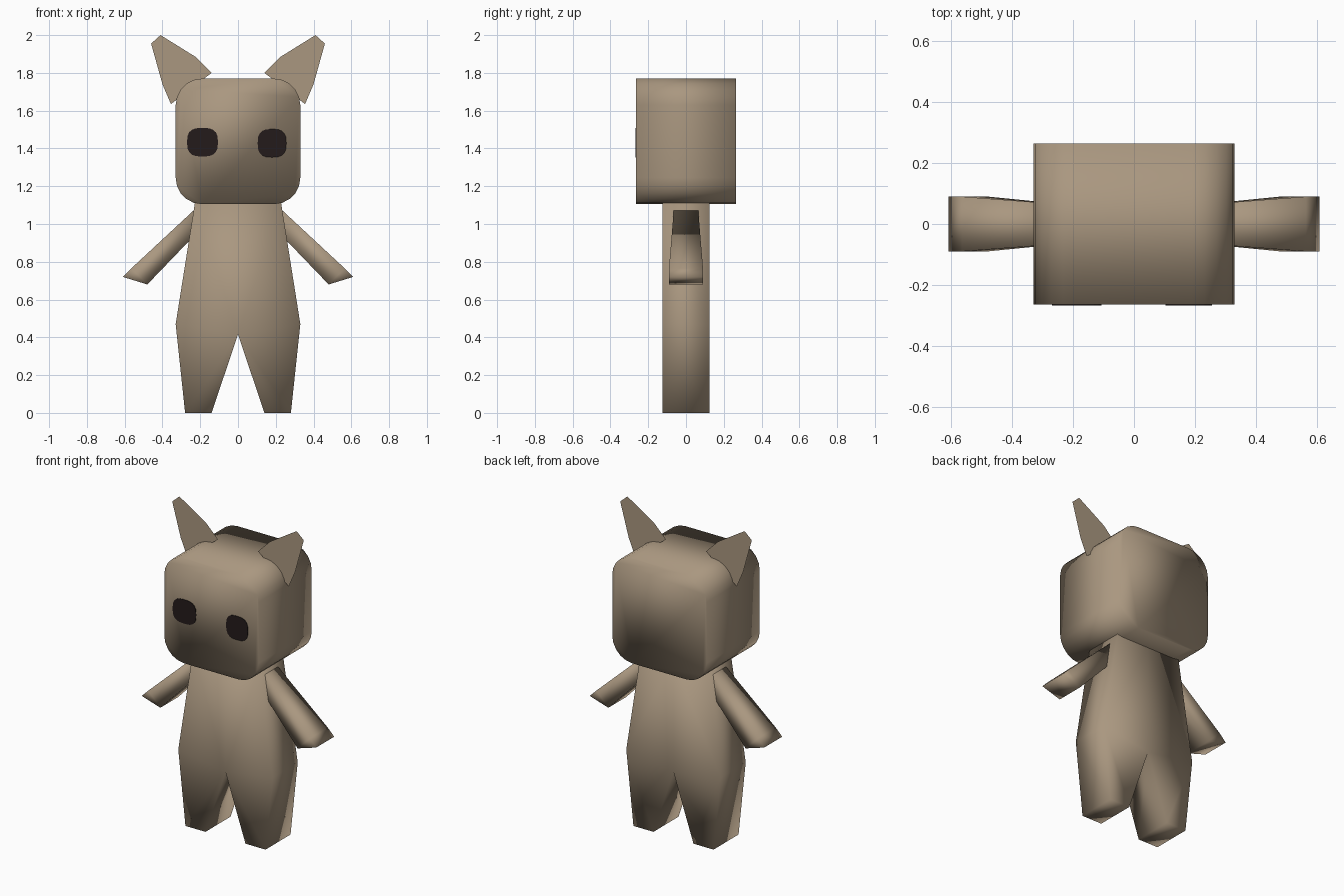
import bpy, bmesh, math

if "Cube" in bpy.data.objects:
    bpy.data.objects.remove(bpy.data.objects["Cube"])


def material(name, rgb):
    m = bpy.data.materials.new(name)
    m.diffuse_color = (*rgb, 1)
    m.use_nodes = True
    m.node_tree.nodes["Principled BSDF"].inputs["Base Color"].default_value = m.diffuse_color
    return m


TAN = material("tan", (0.40, 0.31, 0.215))
DARK = material("dark_brown", (0.017, 0.011, 0.011))


def finish(bm, name, mat, mirror=False, smooth=True):
    me = bpy.data.meshes.new(name)
    bmesh.ops.recalc_face_normals(bm, faces=bm.faces)
    for f in bm.faces:
        f.smooth = smooth
    bm.to_mesh(me)
    bm.free()
    ob = bpy.data.objects.new(name, me)
    me.materials.append(mat)
    bpy.context.collection.objects.link(ob)
    if mirror:
        ob.modifiers.new("mirror", 'MIRROR').use_clip = True
    return ob


def prism(name, pts, depth, mat, caps=None, closed=True, mirror=False, smooth=True, y=0):
    """Front outline of (x, z) points, given depth(x) as half thickness along y."""
    bm = bmesh.new()
    n = len(pts)
    front = [bm.verts.new((x, y - depth(x), z)) for x, z in pts]
    back = [bm.verts.new((x, y + depth(x), z)) for x, z in pts]
    for cap in caps or [range(n)]:
        bm.faces.new([front[i] for i in cap])
        bm.faces.new([back[i] for i in reversed(cap)])
    for i in range(n if closed else n - 1):
        j = (i + 1) % n
        bm.faces.new((front[j], front[i], back[i], back[j]))
    return finish(bm, name, mat, mirror, smooth)


# Body and legs: half outline, mirrored
prism("body", [(0, 0.415), (0.14, 0), (0.28, 0), (0.33, 0.47), (0.227, 1.12), (0, 1.12)],
      lambda x: 0.125, TAN, caps=[(0, 1, 2, 3), (0, 3, 4, 5)], closed=False, mirror=True)

# Arms: widen towards the hand
prism("arms", [(0.21, 1.095), (0.565, 0.765), (0.61, 0.72), (0.48, 0.68), (0.235, 0.935)],
      lambda x: 0.063 + 0.027 * min(1, max(0, (x - 0.21) / 0.27)), TAN,
      caps=[(0, 1, 3, 4), (1, 2, 3)], mirror=True)

# Head: block with the four depth edges rounded
bm = bmesh.new()
bmesh.ops.create_cube(bm, size=1)
for v in bm.verts:
    v.co = (v.co.x * 0.66, v.co.y * 0.53, 1.4375 + v.co.z * 0.665)
edges = [e for e in bm.edges if abs(e.verts[0].co.y - e.verts[1].co.y) > 0.1]
bmesh.ops.bevel(bm, geom=edges, offset=0.14, segments=5, profile=0.5, affect='EDGES')
finish(bm, "head", TAN)

# Ears: flat single-sheet shapes
bm = bmesh.new()
bm.faces.new([bm.verts.new((x, 0, z)) for x, z in
              [(0.14, 1.80), (0.355, 1.635), (0.40, 1.74), (0.46, 1.955),
               (0.41, 2.0), (0.225, 1.885)]])
finish(bm, "ears", TAN, mirror=True, smooth=False)


# Eyes: thin rounded-square plates on the front of the head
def eye(name, cx, cz, rx, rz):
    pts = []
    for i in range(20):
        a = math.tau * i / 20
        c, s = math.cos(a), math.sin(a)
        pts.append((cx + rx * math.copysign(abs(c) ** 0.7, c),
                    cz + rz * math.copysign(abs(s) ** 0.7, s)))
    prism(name, pts, lambda x: 0.003, DARK, smooth=False, y=-0.265)


eye("left_eye", -0.188, 1.433, 0.082, 0.076)
eye("right_eye", 0.18, 1.428, 0.076, 0.075)
